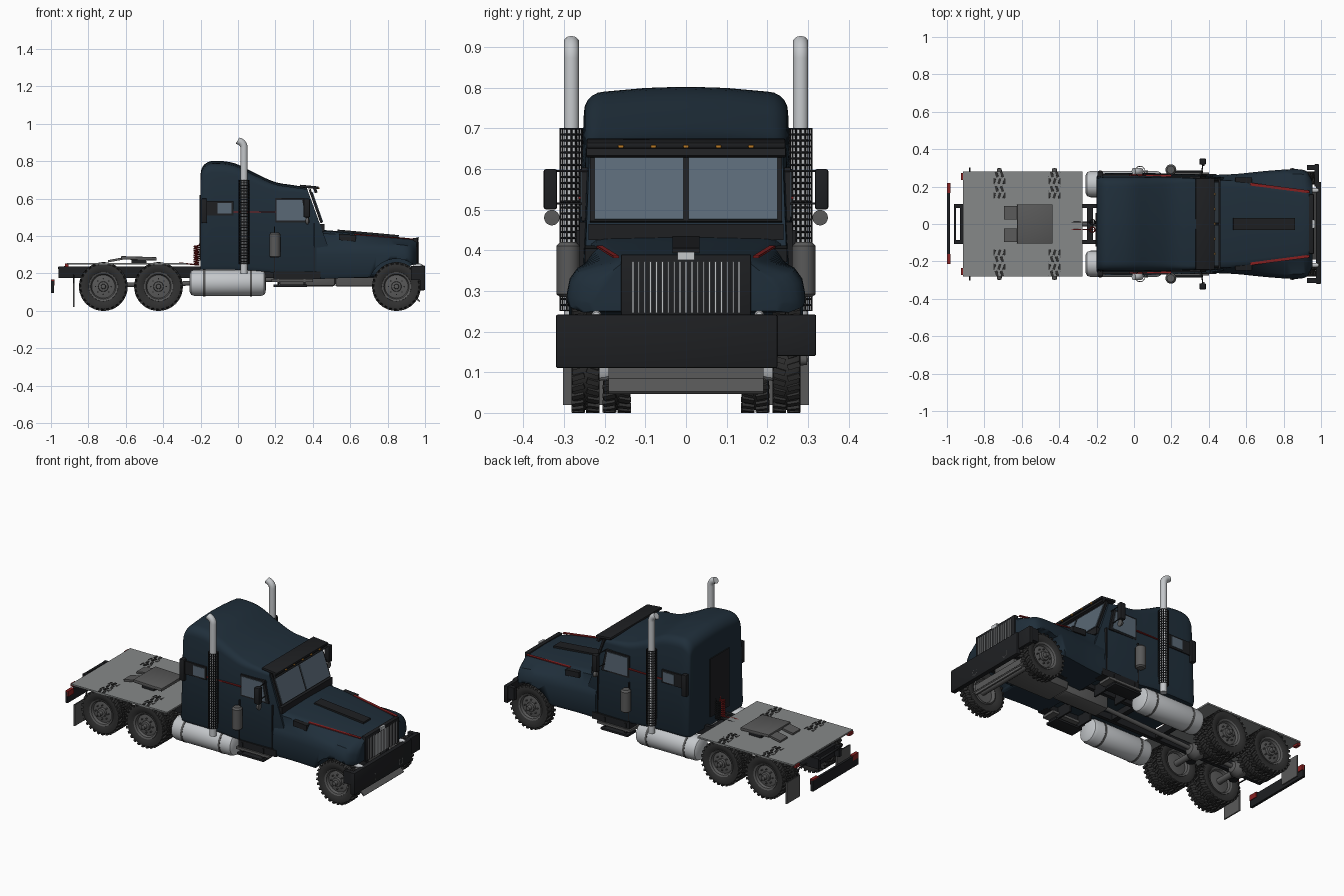
import bpy, bmesh
from math import pi, sin, cos, radians
from mathutils import Matrix, Vector, Euler

if "Cube" in bpy.data.objects:
    bpy.data.objects.remove(bpy.data.objects["Cube"])


def material(name, c):
    m = bpy.data.materials.new(name)
    m.diffuse_color = (*c, 1)
    m.use_nodes = True
    m.node_tree.nodes["Principled BSDF"].inputs["Base Color"].default_value = m.diffuse_color
    return m


NAVY = material("navy paint", (.014, .028, .043))
BLACK = material("black trim", (.013, .014, .016))
RUBBER = material("rubber", (.03, .03, .03))
STEEL = material("dark steel", (.1, .1, .1))
PLATE = material("deck plate", (.24, .25, .25))
CHROME = material("bright metal", (.55, .57, .59))
GLASS = material("glass", (.1, .14, .18))
RED = material("red", (.25, .015, .015))
AMBER = material("amber", (.5, .2, .02))


def finish(bm, name, mat, loc=(0, 0, 0), rot=(0, 0, 0), angle=35):
    bmesh.ops.recalc_face_normals(bm, faces=bm.faces)
    me = bpy.data.meshes.new(name)
    bm.to_mesh(me)
    bm.free()
    me.materials.append(mat)
    me.polygons.foreach_set("use_smooth", [True] * len(me.polygons))
    me.set_sharp_from_angle(angle=radians(angle))
    o = bpy.data.objects.new(name, me)
    o.location, o.rotation_euler = loc, rot
    bpy.context.collection.objects.link(o)
    return o


def box(name, x, y, z, mat, rot=(0, 0, 0), bevel=0):
    # each of x, y, z is a (min, max) pair
    bm = bmesh.new()
    bmesh.ops.create_cube(bm, size=1)
    bmesh.ops.scale(bm, vec=[abs(b - a) for a, b in (x, y, z)], verts=bm.verts)
    if bevel:
        bmesh.ops.bevel(bm, geom=bm.edges[:], offset=bevel, segments=2, affect='EDGES', profile=.5)
    return finish(bm, name, mat, [(a + b) / 2 for a, b in (x, y, z)], rot)


def prism(name, pts, y0, y1, mat):
    # xz outline extruded along y
    bm = bmesh.new()
    f = bm.faces.new([bm.verts.new((x, y0, z)) for x, z in pts])
    g = bmesh.ops.extrude_face_region(bm, geom=[f])["geom"]
    bmesh.ops.translate(bm, vec=(0, y1 - y0, 0), verts=[v for v in g if isinstance(v, bmesh.types.BMVert)])
    return finish(bm, name, mat)


def skin(bm, rings, closed=True, caps=True):
    rows = [[bm.verts.new(p) for p in r] for r in rings]
    n = len(rows[0])
    for a, b in zip(rows, rows[1:]):
        for i in range(n if closed else n - 1):
            bm.faces.new((a[i], a[(i + 1) % n], b[(i + 1) % n], b[i]))
    if caps:
        bm.faces.new(rows[0])
        bm.faces.new(rows[-1])


def lathe(name, prof, mat, loc, rot=(0, 0, 0), n=24, caps=True):
    bm = bmesh.new()
    skin(bm, [[(max(r, .0005) * cos(2 * pi * i / n), max(r, .0005) * sin(2 * pi * i / n), h)
               for i in range(n)] for r, h in prof], caps=caps)
    return finish(bm, name, mat, loc, rot)


def tube(name, pts, r, mat):
    cu = bpy.data.curves.new(name, 'CURVE')
    cu.dimensions, cu.bevel_depth, cu.bevel_resolution, cu.use_fill_caps = '3D', r, 3, True
    sp = cu.splines.new('POLY')
    sp.points.add(len(pts) - 1)
    for p, c in zip(sp.points, pts):
        p.co = (*c, 1)
    cu.materials.append(mat)
    o = bpy.data.objects.new(name, cu)
    bpy.context.collection.objects.link(o)
    return o


def spline_rows(rows, k=4):
    # Catmull-Rom resampling of section parameters
    out = []
    for i in range(len(rows) - 1):
        p = [rows[max(0, min(len(rows) - 1, i + d))] for d in (-1, 0, 1, 2)]
        for j in range(k):
            t = j / k
            out.append([.5 * (2 * b + (c - a) * t + (2 * a - 5 * b + 4 * c - d) * t * t
                              + (3 * b - a - 3 * c + d) * t ** 3) for a, b, c, d in zip(*p)])
    return out + [list(rows[-1])]


def mirror_ring(half):
    return half + [(x, -y, z) for x, y, z in reversed(half)]


# Cab and sleeper: x at bottom, x at top, bottom z, top z, bottom half width, top half width, corner radius
def cab_ring(p):
    xb, xt, zb, zt, wb, wt, r = p
    half = [(wb - .01, zb), (wb, zb + .02)]
    half += [(wt - r + r * cos(a), zt - .012 - r + r * sin(a)) for a in [i * pi / 10 for i in range(6)]]
    half += [((wt - r) * .5, zt - .003), (.01, zt)]
    return mirror_ring([(xb + (xt - xb) * (z - zb) / (zt - zb), y, z) for y, z in half])


bm = bmesh.new()
skin(bm, [cab_ring(p) for p in spline_rows([
    (-.2, -.2, .22, .72, .25, .23, .05), (-.195, -.195, .22, .76, .262, .243, .05),
    (-.17, -.17, .22, .79, .27, .25, .05), (-.125, -.125, .22, .802, .272, .251, .05),
    (-.02, -.02, .22, .79, .272, .251, .05), (.09, .09, .215, .737, .272, .25, .045),
    (.195, .195, .205, .69, .268, .248, .035), (.36, .29, .2, .673, .262, .246, .025),
    (.534, .366, .2, .662, .254, .238, .02)])])
finish(bm, "cab_and_sleeper", NAVY)


# Hood with flared fenders: x, bottom z, half width, shoulder z, upper half width, top z
def hood_ring(p):
    x, zb, w, zs, wu, zt = p
    half = [(w - .01, zb), (w, zb + .02), (w, zs - .06), (w - .007, zs - .025), (w - .025, zs),
            (wu, zt - .018), (wu - .012, zt - .009), (wu - .035, zt - .004), (.01, zt)]
    return mirror_ring([(x, y, z) for y, z in half])


bm = bmesh.new()
skin(bm, [hood_ring(p) for p in spline_rows([
    (.42, .17, .262, .36, .235, .435), (.55, .175, .268, .36, .23, .425), (.70, .18, .283, .36, .215, .41),
    (.85, .19, .293, .355, .195, .395), (.92, .24, .283, .345, .18, .388), (.955, .25, .23, .33, .165, .38)])])
hood = finish(bm, "hood", NAVY)
for s in (1, -1):
    cut = lathe("arch_cutter", [(.148, -.1), (.148, .1)], NAVY, (.847, s * .255, .13), (pi / 2, 0, 0), 40)
    cut.hide_render = True
    m = hood.modifiers.new("arch", 'BOOLEAN')
    m.operation, m.object, m.solver = 'DIFFERENCE', cut, 'EXACT'
    bpy.context.view_layer.objects.active = hood
    bpy.ops.object.modifier_apply(modifier=m.name)
    bpy.data.objects.remove(cut)
box("hood_vent", (.53, .86), (-.033, .033), (.405, .42), BLACK, (0, .09, 0))

# Windshield, visor, cowl, marker lamps
T = -.34
box("windshield_frame", (.409, .421), (-.236, .236), (.465, .655), BLACK, (0, T, 0))
for s in (1, -1):
    box("windshield", (.415, .427), (s * .006, s * .225), (.47, .64), GLASS, (0, T, 0))
box("visor", (.33, .43), (-.245, .245), (.655, .67), BLACK, (0, .1, 0), .004)
box("visor_lip", (.405, .42), (-.245, .245), (.63, .665), BLACK, (0, T, 0))
box("cowl", (.43, .462), (-.24, .24), (.425, .465), BLACK)
for i in range(-2, 3):
    box("roof_marker_lamp", (.425, .437), (i * .08 - .007, i * .08 + .007), (.651, .659), AMBER, bevel=.003)

# Grille
box("grille_frame", (.935, .962), (-.16, .16), (.24, .39), BLACK, bevel=.004)
for i in range(-9, 10):
    box("grille_bar", (.96, .967), (i * .0145 - .0022, i * .0145 + .0022), (.246, .372), CHROME)
box("grille_plate", (.955, .968), (-.021, .021), (.376, .396), CHROME)

# Front bumper, fog lamps, skid plate
box("bumper", (.972, 1), (-.32, .225), (.11, .242), BLACK, bevel=.005)
box("bumper_wing", (.965, .99), (.2, .32), (.14, .242), BLACK, bevel=.004)
for s in (1, -1):
    box("bumper_return", (.925, .985), (s * .29, s * .315), (.165, .24), BLACK)
    lathe("fog_lamp", [(.012, 0), (.015, .004), (.021, .004), (.021, -.01)], STEEL, (.996, s * .123, .148), (0, pi / 2, 0))
    lathe("headlight", [(0, .015), (.008, .012), (.012, 0), (.012, -.04)], CHROME, (.975, s * .2 - .02, .24), (0, pi / 2, 0), 16)
box("skid_plate", (.92, .98), (-.19, .19), (.066, .074), STEEL, (0, .75, 0))
box("skid_back_plate", (.93, .94), (-.19, .19), (.06, .12), STEEL)

for s in (1, -1):
    # Side windows, trim, stripes
    prism("door_window_frame", [(.197, .472), (.385, .472), (.355, .603), (.197, .603)], s * .235, s * .257, BLACK)
    prism("door_window", [(.207, .482), (.365, .482), (.343, .593), (.207, .593)], s * .24, s * .26, GLASS)
    box("sleeper_window_frame", (-.185, -.025), (s * .24, s * .267), (.51, .588), BLACK)
    box("sleeper_window", (-.11, -.035), (s * .24, s * .27), (.52, .578), GLASS)
    box("side_fairing", (-.195, -.165), (s * .25, s * .28), (.47, .6), BLACK, bevel=.004)
    box("cab_stripe", (-.19, .2), (s * .24, s * .2645), (.526, .532), RED)
    box("door_seam", (.192, .197), (s * .24, s * .2695), (.21, .45), BLACK)
    box("door_rear_edge", (.405, .41), (s * .24, s * .262), (.2, .47), BLACK)
    box("hood_louver", (.54, .63), (s * .2, s * .248), (.375, .408), BLACK, (0, .08, 0))
    box("hood_stripe", (.62, .94), (s * .185, s * .2), (.394, .399), RED, (0, .08, s * -.13))

    # Mirrors
    box("mirror", (.35, .385), (s * .317, s * .35), (.5, .6), BLACK, bevel=.006)
    lathe("round_mirror", [(0, -.012), (.013, -.009), (.019, 0), (.019, .006), (0, .007)], STEEL, (.37, s * .33, .48), (0, pi / 2, 0))
    for z in (.595, .515):
        tube("mirror_arm", [(.36, s * .24, z), (.368, s * .33, z)], .003, BLACK)

    # Exhaust stack with mesh guard
    y = s * .282
    bend = [(-.005 + .037 * cos(a), y, .872 + .037 * sin(a)) for a in [i * pi / 16 for i in range(8)]]
    tube("exhaust_stack", [(.032, y, .2), (.032, y, .5)] + bend + [(-.002, y, .911)], .0195, CHROME)
    g = lathe("exhaust_guard", [(.027, .25 + i * .45 / 30) for i in range(31)], BLACK, (.032, y, 0), n=14, caps=False)
    m = g.modifiers.new("mesh", 'WIREFRAME')
    m.thickness = .005

    # Air cleaner
    lathe("air_cleaner", [(.02, .285), (.029, .292), (.029, .41), (.02, .42)], STEEL, (.197, s * .29, 0))

    # Fuel tank with straps, step
    lathe("fuel_tank", [(0, -.205), (.05, -.203), (.064, -.195), (.07, -.178), (.07, .178), (.064, .195),
                        (.05, .203), (0, .205)], CHROME, (-.055, s * .213, .15), (0, pi / 2, 0), 32)
    for x in (-.18, .07):
        lathe("tank_strap", [(.072, -.006), (.072, .006)], STEEL, (x, s * .213, .15), (0, pi / 2, 0), 32)
    box("cab_step", (.18, .4), (s * .19, s * .275), (.155, .17), STEEL)
    box("lower_step", (.19, .37), (s * .2, s * .285), (.128, .142), BLACK, bevel=.003)
    for x in (.21, .35):
        box("step_bracket", (x, x + .01), (s * .1, s * .27), (.135, .2), BLACK)
    box("cab_sill", (.19, .44), (s * .2, s * .266), (.17, .21), BLACK)

    # Frame rail, mud flap, rear corner lamp
    box("frame_rail", (-.96, .93), (s * .085, s * .108), (.175, .238), BLACK)
    box("mud_flap", (-.883, -.875), (s * .175, s * .302), (.02, .148), STEEL)
    tube("flap_hanger", [(-.879, s * .1, .19), (-.879, s * .18, .19), (-.879, s * .2, .145), (-.879, s * .3, .145)], .004, BLACK)
    box("corner_lamp", (-.925, -.905), (s * .235, s * .272), (.235, .252), RED)

# Sleeper rear panel and coiled air lines
box("rear_panel", (-.206, -.19), (-.12, .06), (.27, .62), BLACK)
for k, c in ((-.03, RED), (.01, BLACK)):
    coil = [(-.222 + .014 * cos(t * .7), k + .014 * sin(t * .7), .35 - .0013 * t) for t in range(82)]
    tube("air_line", [(-.2, k, .37)] + coil + [(-.3, k, .255), (-.37, k, .25)], .0035, c)

# Rear deck and fifth wheel
box("rear_deck", (-.915, -.275), (-.282, .282), (.247, .256), PLATE)
box("coupling_plate", (-.625, -.435), (-.105, .105), (.272, .29), STEEL, (0, .03, 0), .004)
for s in (1, -1):
    box("coupling_ramp", (-.695, -.6), (s * .025, s * .095), (.268, .28), STEEL, (0, -.18, 0))
    box("coupling_bracket", (-.57, -.49), (s * .07, s * .1), (.25, .28), BLACK)

# Tail frame and lamp bar
tube("tail_frame", [(-.9, -.1, .23), (-.957, -.1, .23), (-.957, .1, .23), (-.9, .1, .23)], .008, BLACK)
box("tail_crossmember", (-.93, -.91), (-.1, .1), (.175, .24), BLACK)
box("lamp_bar", (-1, -.985), (-.215, .22), (.095, .16), BLACK)
for a, b in ((-.215, -.16), (.165, .22)):
    box("tail_lamp", (-1, -.98), (a, b), (.135, .167), RED)

# Drivetrain below
box("engine", (.52, .9), (-.08, .08), (.13, .3), STEEL, bevel=.01)
box("gearbox", (.22, .52), (-.055, .055), (.13, .22), STEEL, bevel=.015)
tube("drive_shaft", [(.22, 0, .17), (-.425, 0, .14), (-.72, 0, .14)], .013, STEEL)
for x in (-.25, .05, .4, -.57):
    box("crossmember", (x, x + .03), (-.09, .09), (.18, .23), BLACK)

# Tire, rim and hub meshes, shared by every wheel
tire = lathe("tire", [(.076, -.024), (.09, -.031), (.108, -.034), (.119, -.032), (.123, -.026), (.123, .026),
                      (.119, .032), (.108, .034), (.09, .031), (.076, .024)], RUBBER, (0, 0, 0), n=40, caps=False)
bm = bmesh.new()
bm.from_mesh(tire.data)
for i in range(56):
    side = 1 if i % 2 else -1
    mat = (Matrix.Rotation(2 * pi * i / 56, 4, 'Z') @ Matrix.Translation((.124, 0, side * .018))
           @ Matrix.Rotation(side * .3, 4, 'X') @ Matrix.Diagonal((.012, .0135, .031, 1)))
    bmesh.ops.create_cube(bm, size=1, matrix=mat)
bm.to_mesh(tire.data)
bm.free()
rim = lathe("rim", [(0, .016), (.05, .012), (.062, .01), (.068, .024), (.078, .028), (.08, .02), (.08, -.02),
                    (.07, -.028), (.06, -.01), (0, -.008)], STEEL, (0, 0, 0), n=32)
hub = lathe("hub", [(0, .052), (.012, .05), (.014, .03), (.026, .028), (.028, .01)], STEEL, (0, 0, 0), n=16)
bm = bmesh.new()
bm.from_mesh(hub.data)
for i in range(8):
    a = i * pi / 4
    bmesh.ops.create_cone(bm, cap_ends=True, segments=6, radius1=.004, radius2=.004, depth=.012,
                          matrix=Matrix.Translation((.042 * cos(a), .042 * sin(a), .018)))
bm.to_mesh(hub.data)
bm.free()


def place(src, x, y, s):
    o = src.copy()
    o.location, o.rotation_euler = (x, y, .13), (-s * pi / 2, 0, 0)
    bpy.context.collection.objects.link(o)


for x, rear in ((.847, False), (-.425, True), (-.72, True)):
    for s in (1, -1):
        for part in (tire, rim, hub):
            place(part, x, s * .247, s)
        if rear:
            place(tire, x, s * .17, s)
            place(rim, x, s * .17, -s)
            lathe("air_spring", [(.025, .13), (.03, .14), (.03, .17), (.025, .18)], BLACK, (x - .05, s * .096, 0), n=16)
    tube("axle", [(x, -.24, .13), (x, .24, .13)], .018, STEEL)
    if rear:
        lathe("differential", [(0, -.05), (.03, -.042), (.048, -.015), (.048, .015), (.03, .042), (0, .05)],
              STEEL, (x, 0, .135), (0, pi / 2, 0), 20)
for o in (tire, rim, hub):
    bpy.data.objects.remove(o)
